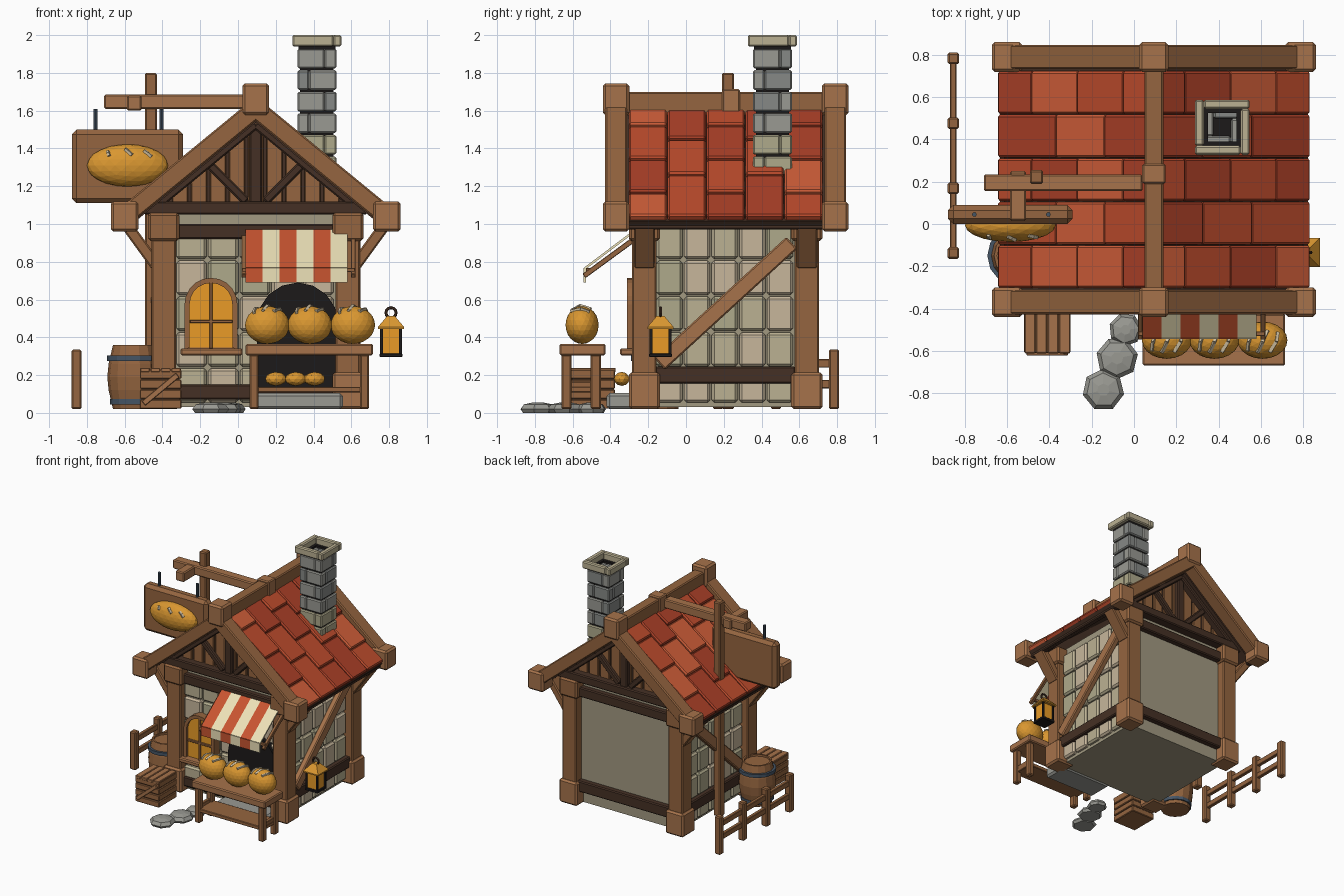
import bpy, bmesh, math, random
from mathutils import Vector as V, Matrix

if "Cube" in bpy.data.objects:
    bpy.data.objects.remove(bpy.data.objects["Cube"])

random.seed(4)
PAL = dict(wood=(.30, .13, .05), light=(.38, .17, .07), dark=(.06, .03, .018), black=(.012, .01, .01),
           stone=(.50, .44, .29), stone2=(.57, .47, .33), stone3=(.43, .40, .26), plaster=(.36, .32, .22),
           bread=(.70, .31, .03), crust=(.62, .52, .36), red=(.58, .09, .03), cream=(.85, .76, .48),
           glow=(.82, .33, .02), metal=(.06, .09, .13), grey=(.32, .32, .29), grey2=(.24, .25, .24),
           tile1=(.50, .07, .025), tile2=(.62, .11, .04), tile3=(.40, .05, .02))
MAT = {}
for k, c in PAL.items():
    MAT[k] = bpy.data.materials.new(k)
    MAT[k].diffuse_color = (*c, 1)


def finish(name, bm, mat, bevel=0):
    bmesh.ops.recalc_face_normals(bm, faces=bm.faces)
    me = bpy.data.meshes.new(name)
    bm.to_mesh(me)
    bm.free()
    ob = bpy.data.objects.new(name, me)
    bpy.context.collection.objects.link(ob)
    me.materials.append(MAT[mat])
    if bevel:
        m = ob.modifiers.new("bevel", 'BEVEL')
        m.width, m.segments = bevel, 1
    return ob


def box(name, x, y, z, mat='wood', bevel=.008):
    bm = bmesh.new()
    bmesh.ops.create_cube(bm, size=1)
    for v in bm.verts:
        v.co = V([(a[0] + a[1]) / 2 + c * (a[1] - a[0]) for a, c in zip((x, y, z), v.co)])
    return finish(name, bm, mat, bevel)


def beam(name, p, q, side, w, h, mat='wood', bevel=.008):
    """Box from p to q; w is its width along side, h the other width."""
    p, q, s = V(p), V(q), V(side)
    d = (q - p).normalized()
    t = d.cross(s).normalized()
    s = t.cross(d)
    bm = bmesh.new()
    bmesh.ops.create_cube(bm, size=1)
    for v in bm.verts:
        v.co = (p + q) / 2 + s * w * v.co.x + t * h * v.co.y + d * (q - p).length * v.co.z
    return finish(name, bm, mat, bevel)


def prism(name, pts, y0, y1, mat, bevel=0):
    """Extrude an (x, z) outline from y0 to y1."""
    bm = bmesh.new()
    f = bm.faces.new([bm.verts.new((x, y0, z)) for x, z in pts])
    r = bmesh.ops.extrude_face_region(bm, geom=[f])
    bmesh.ops.translate(bm, vec=(0, y1 - y0, 0), verts=[v for v in r['geom'] if isinstance(v, bmesh.types.BMVert)])
    return finish(name, bm, mat, bevel)


def lathe(name, c, prof, n, mat, rot=0):
    bm = bmesh.new()
    rings = [[bm.verts.new((c[0] + r * math.cos(a), c[1] + r * math.sin(a), c[2] + z))
              for a in [rot + 2 * math.pi * i / n for i in range(n)]] for r, z in prof]
    for a, b in zip(rings, rings[1:]):
        for i in range(n):
            bm.faces.new((a[i], a[i - 1], b[i - 1], b[i]))
    bm.faces.new(rings[0])
    bm.faces.new(rings[-1])
    return finish(name, bm, mat)


def loaf(name, c, r, scores=()):
    bm = bmesh.new()
    bmesh.ops.create_icosphere(bm, subdivisions=3 if scores else 2, radius=1,
                               matrix=Matrix.Translation(c) @ Matrix.Diagonal((*r, 1)))
    finish(name, bm, 'bread')
    for a, b in scores:
        pts = [V(a).lerp(V(b), t).normalized() * 1.02 for t in (0, .5, 1)]
        pts = [V([c[i] + r[i] * p[i] for i in range(3)]) for p in pts]
        for p, q in zip(pts, pts[1:]):
            beam(name + "_score", p, q, (.3, 1, .2), .016, .014, 'crust', 0)


def arch(cx, hw, z0, zs, n=10):
    return [(cx - hw, z0)] + [(cx - hw * math.cos(math.pi * i / n), zs + hw * math.sin(math.pi * i / n))
                              for i in range(n + 1)] + [(cx + hw, z0)]


CX, CY, SL = .094, .21, .82            # house centre and roof slope
# wall core and stone facing
box("wall_core", (-.385, .573), (-.215, .635), (.03, 1.06), 'plaster', 0)
rows = [.05 + .19 * i for i in range(6)]
for z0, z1 in zip(rows, rows[1:]):
    zz = (z0 + .004, z1 - .004)
    for i in range(5):
        yy = (-.16 + .146 * i + .004, -.16 + .146 * (i + 1) - .004)
        for xx in ((-.415, -.37), (.558, .603)):
            box("side_stone", xx, yy, zz, random.choice(('stone', 'stone2', 'stone3')), .014)
        xs = -.33 + .168 * i
        box("front_stone", (xs + .004, xs + .164), (-.25, -.2), zz,
            random.choice(('stone', 'stone2', 'stone3')), .014)

# corner posts with base and cap blocks, and knee braces to the eaves
for s in (-1, 1):
    for t in (-1, 1):
        x, y = CX + s * .488, CY + t * .43
        box("corner_post", (x - .065, x + .065), (y - .065, y + .065), (.1, 1.05), 'wood')
        box("post_base", (x - .083, x + .083), (y - .083, y + .083), (.02, .215), 'light', .014)
        box("post_cap", (x - .083, x + .083), (y - .083, y + .083), (.91, 1.06), 'wood', .014)
        beam("knee_brace", (x + s * .04, y, .78), (x + s * .2, y, 1.0), (0, 1, 0), .11, .06)
    # side timbers
    x = CX + s * .51
    box("side_sill_beam", (x - .025, x + .025), (-.17, .58), (.155, .245), 'dark')
    beam("side_diagonal", (CX + s * .53, -.14, .26), (CX + s * .53, .56, .9), (1, 0, 0), .05, .085, 'light')
    box("eave_beam", tuple(sorted((CX + s * .66, CX + s * .71))), (-.31, .73), (.97, 1.05), 'dark')

# front and back: rails, gable boards, struts, barge beams
for t, tag in ((-1, "front"), (1, "back")):
    def ys(a, b):
        return tuple(sorted((CY + t * a, CY + t * b)))
    box(tag + "_bottom_beam", (-.35, .53), ys(.42, .475), (.07, .15) if t < 0 else (.13, .22), 'dark')
    box(tag + "_top_beam", (-.35, .53), ys(.42, .475), (.92, 1.0), 'dark')
    box(tag + "_tie_beam", (-.5, .685), ys(.4, .5), (1.05, 1.12), 'dark')
    prism(tag + "_gable_back", [(CX - .6, 1.08), (CX + .6, 1.08), (CX, 1.58)], *ys(.40, .42), 'dark')
    for i in range(-5, 6):
        x0, x1 = CX + i * .1 - .042, CX + i * .1 + .042
        h = [1.57 - SL * abs(x - CX) for x in (x0, x1)]
        if min(h) > 1.12:
            prism(tag + "_gable_board", [(x0, 1.1), (x1, 1.1), (x1, h[1]), (x0, h[0])], *ys(.42, .44), 'wood', .005)
    box(tag + "_king_post", (CX - .032, CX + .032), ys(.43, .48), (1.1, 1.53), 'dark')
    for s in (-1, 1):
        yc = CY + t * .455
        beam(tag + "_strut", (CX + s * .05, yc, 1.12), (CX + s * .27, yc, 1.34), (0, 1, 0), .04, .045, 'dark')
        beam(tag + "_inner_rafter", (CX, yc, 1.53), (CX + s * .56, yc, 1.53 - SL * .56), (0, 1, 0), .08, .05, 'dark')
        yb = CY + t * .58
        beam(tag + "_barge_beam", (CX, yb, 1.61), (CX + s * .70, yb, 1.61 - SL * .70), (0, 1, 0), .115, .1, 'wood')
        x = CX + s * .694
        box(tag + "_eave_block", (x - .073, x + .073), ys(.51, .65), (.96, 1.12), 'light', .014)
    box(tag + "_ridge_block", (CX - .07, CX + .07), ys(.51, .65), (1.575, 1.745), 'light', .014)

# roof: dark deck, tiles and ridge
box("ridge_beam", (CX - .045, CX + .045), (-.35, .77), (1.56, 1.70), 'wood')
box("ridge_collar", (CX - .055, CX + .055), (.19, .285), (1.58, 1.715), 'light')
for s in (-1, 1):
    beam("roof_deck", (CX, CY, 1.575), (CX + s * .71, CY, 1.575 - SL * .71), (0, 1, 0), 1.05, .06, 'dark', 0)
    for c in range(5):
        cuts = (0, .3, .62, 1) if c % 2 else (0, .18, .48, .78, 1)
        y = -.305 + .206 * (c + .5)
        for a, b in zip(cuts, cuts[1:]):
            d0, d1 = a * .72, b * .72
            beam("roof_tile", (CX + s * d0, y, 1.607 - SL * d0), (CX + s * (d1 + .01), y, 1.627 - SL * (d1 + .01)),
                 (0, 1, 0), .202, .045, random.choice(('tile1', 'tile2', 'tile3', 'tile1')), .01)

# chimney: pinwheel brick courses around a dark flue
hx, hy = .4175, .4575
box("chimney_flue", (hx - .088, hx + .088), (hy - .088, hy + .088), (1.2, 1.9), 'black', 0)


def pinwheel(name, r, t, z, mats, flip, bevel=.008):
    for k in range(4):
        a = (-r, r - t) if flip else (-r + t, r)
        b = (-r, -r + t)
        g = [(a, b), ((r - t, r), a), ((-a[1], -a[0]), (r - t, r)), (b, (-a[1], -a[0]))][k]
        box(name, (hx + g[0][0], hx + g[0][1]), (hy + g[1][0], hy + g[1][1]), z, random.choice(mats), bevel)


for i in range(6):
    z = 1.25 + .114 * i
    pinwheel("chimney_brick", .103, .062, (z + .004, z + .108), ('stone3',) if i < 2 else ('grey', 'grey2', 'grey'), i % 2)
pinwheel("chimney_cap", .13, .043, (1.94, 2.0), ('stone',), True)
pinwheel("chimney_neck", .098, .03, (1.925, 1.945), ('black',), True, 0)

# hanging sign on its tall pole
box("sign_pole", (-.492, -.43), (.19, .255), (.02, 1.8), 'wood')
box("sign_arm", (-.71, .04), (.155, .235), (1.61, 1.685), 'light')
box("sign_cross_arm", (-.587, -.51), (.015, .25), (1.6, 1.68), 'light')
box("sign_board", (-.88, -.29), (0, .09), (1.11, 1.5), 'wood', .025)
for x in (-.755, -.405):
    lathe("sign_hanger", (x, .045, 1.48), [(.011, 0), (.011, .13)], 8, 'metal')
loaf("sign_loaf", (-.585, -.005, 1.31), (.215, .08, .112),
     [((x - .06, -.75, .85), (x + .1, -.8, .45)) for x in (-.55, 0, .55)])

# arched window
prism("window_frame_side", arch(-.143, .14, .335, .575), -.285, -.235, 'wood')
prism("window_pane", arch(-.143, .115, .345, .575), -.292, -.24, 'glow')
A, B = arch(-.143, .14, .335, .575), arch(-.143, .113, .345, .575)
for i in range(len(A) - 1):
    prism("window_frame", [A[i], A[i + 1], B[i + 1], B[i]], -.312, -.25, 'wood')
box("window_mullion", (-.152, -.134), (-.305, -.26), (.34, .69), 'wood', .003)
box("window_crossbar", (-.255, -.03), (-.305, -.26), (.475, .493), 'wood', .003)
box("window_sill", (-.305, .025), (-.35, -.24), (.305, .342), 'light')

# serving hatch and step
prism("serving_hatch", arch(.315, .215, .13, .475, 8), -.275, -.2, 'black')
box("hatch_step", (.08, .555), (-.42, -.2), (.02, .105), 'grey', .015)

# striped awning with side arms
for i in range(6):
    x = (.04 + .09 * i, .04 + .09 * (i + 1))
    m = 'cream' if i % 2 else 'red'
    xc = (x[0] + x[1]) / 2
    beam("awning_stripe", (xc, -.27, .965), (xc, -.535, .765), (1, 0, 0), .09, .012, m, 0)
    box("awning_valance", x, (-.543, -.53), (.69, .768), m, 0)
for x in (.03, .61):
    beam("awning_arm", (x, -.26, .93), (x, -.54, .725), (1, 0, 0), .024, .028, 'wood', .003)
box("awning_rail", (.02, .62), (-.53, -.508), (.745, .768), 'wood', .003)

# market counter with loaves
box("counter_top", (.04, .715), (-.67, -.425), (.305, .365), 'light')
for x in (.06, .645):
    for y in (-.66, -.505):
        box("counter_leg", (x, x + .048), (y, y + .055), (.02, .31), 'wood')
    box("counter_side_rail", (x + .01, x + .038), (-.62, -.48), (.125, .165), 'wood', .003)
box("counter_shelf", (.07, .685), (-.65, -.46), (.108, .138), 'wood', .004)
for x in (.155, .38, .608):
    loaf("counter_loaf", (x, -.55, .465), (.118, .088, .1),
         [((k - .2, -.65, .75), (k + .2, .5, .8)) for k in (-.5, 0, .5)])
for x in (.2, .305, .405):
    loaf("small_loaf", (x, -.34, .18), (.057, .042, .037))

# lantern
lx, ly = .81, -.135
box("lantern_base", (lx - .06, lx + .06), (ly - .06, ly + .06), (.295, .315), 'black', .003)
box("lantern_glass", (lx - .046, lx + .046), (ly - .046, ly + .046), (.31, .45), 'glow', 0)
for s in (-1, 1):
    for t in (-1, 1):
        box("lantern_bar", (lx + s * .05 - .007, lx + s * .05 + .007), (ly + t * .05 - .007, ly + t * .05 + .007),
            (.3, .455), 'black', 0)
lathe("lantern_roof", (lx, ly, .445), [(.098, 0), (.098, .01), (.04, .058), (.03, .068)], 4, 'bread', math.pi / 4)
bpy.ops.mesh.primitive_torus_add(location=(lx, ly, .53), rotation=(math.pi / 2, 0, 0), major_radius=.027,
                                 minor_radius=.008, major_segments=12, minor_segments=6)
ring = bpy.context.object
ring.name = "lantern_ring"
ring.data.materials.append(MAT['dark'])

# barrel
bc = (-.55, -.15, .02)
lathe("barrel", bc, [(.112, 0), (.135, .1), (.142, .17), (.135, .24), (.112, .34), (.098, .34), (.098, .325)], 14, 'wood')
for z, r in ((.025, .128), (.255, .144)):
    lathe("barrel_hoop", bc, [(r - .02, z), (r, z), (r, z + .028), (r - .02, z + .028)], 14, 'metal')

# crate
box("crate_core", (-.51, -.31), (-.6, -.38), (.03, .225), 'dark', 0)
for i in range(4):
    z = .022 + .053 * i
    box("crate_slat", (-.52, -.3), (-.61, -.375), (z, z + .048), 'wood', .005)
    x = -.52 + .055 * i
    box("crate_lid_board", (x + .002, x + .053), (-.612, -.372), (.215, .238), 'light', .004)
beam("crate_brace", (-.5, -.612, .05), (-.32, -.612, .2), (0, 1, 0), .02, .03, 'light', .003)

# fence
for i in range(4):
    y = -.165 + .307 * i
    box("fence_post", (-.882, -.828), (y, y + .055), (.02, .335), 'wood')
for z in (.13, .24):
    box("fence_rail", (-.87, -.84), (-.15, .8), (z, z + .045), 'wood', .004)

# stepping stones
for x, y, r in ((-.04, -.5, .08), (-.08, -.635, .1), (-.145, -.785, .1)):
    lathe("stepping_stone", (x, y, 0), [(r * .85, 0), (r, .02), (r * .8, .045), (r * .3, .055)], 7, 'grey', x * 20)

for m in bpy.data.materials:
    if m.users and not m.is_grease_pencil:
        m.use_nodes = True
        m.node_tree.nodes["Principled BSDF"].inputs["Base Color"].default_value = m.diffuse_color
